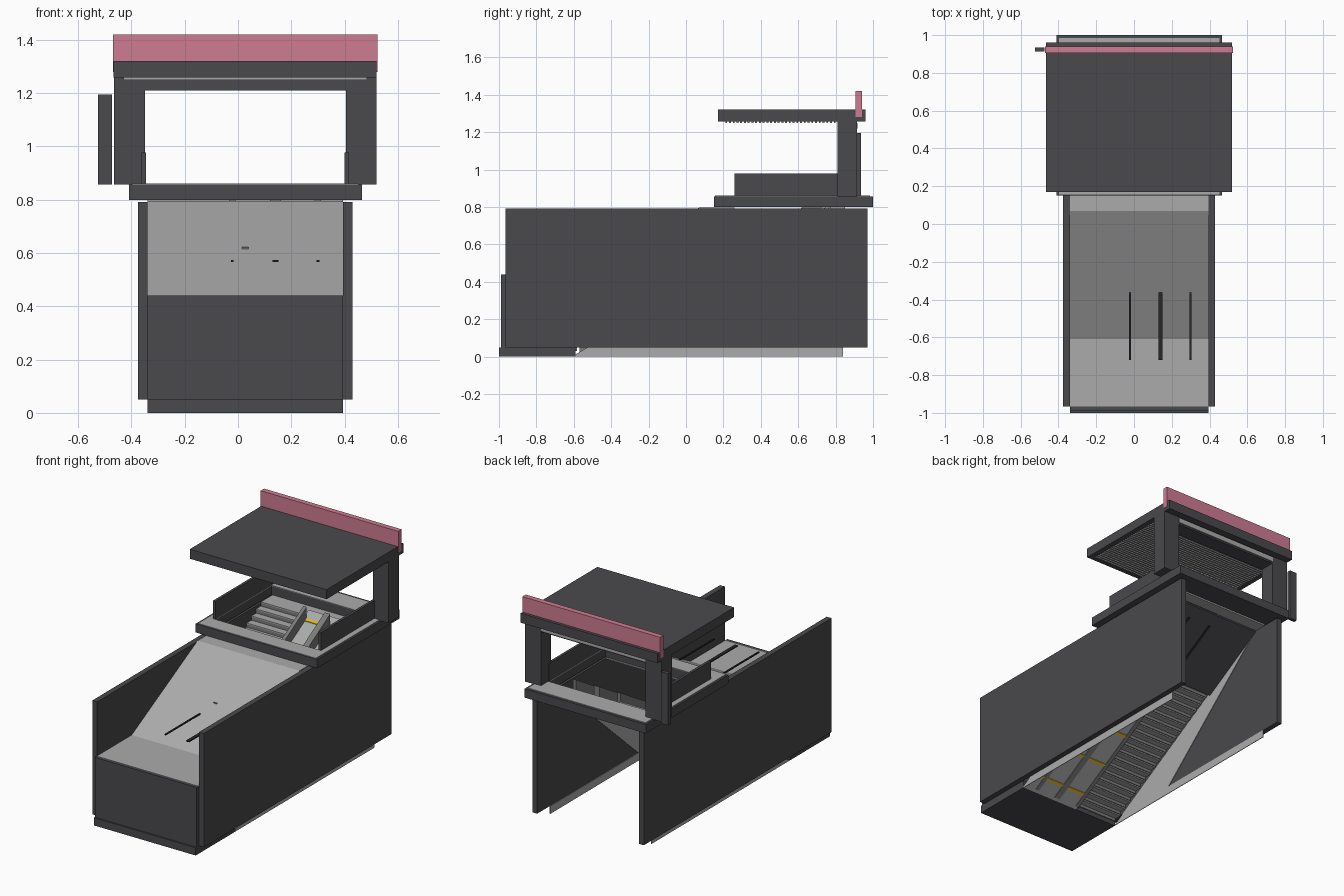
import bpy, bmesh

if "Cube" in bpy.data.objects:
    bpy.data.objects.remove(bpy.data.objects["Cube"])


def material(name, rgb):
    m = bpy.data.materials.new(name)
    m.diffuse_color = (*rgb, 1)
    m.use_nodes = True
    m.node_tree.nodes["Principled BSDF"].inputs["Base Color"].default_value = m.diffuse_color
    return m


DARK = material("dark grey", (0.068, 0.066, 0.073))
LIGHT = material("light concrete", (0.40, 0.41, 0.40))
STEP = material("step grey", (0.20, 0.20, 0.20))
PINK = material("pink", (0.62, 0.20, 0.29))
YELLOW = material("yellow", (0.70, 0.43, 0.03))
BLACK = material("near black", (0.02, 0.02, 0.022))


def prisms(name, parts, mat):
    """One object from several (y,z) outlines, each extruded from x0 to x1."""
    bm = bmesh.new()
    for pts, x0, x1 in parts:
        a = [bm.verts.new((x0, y, z)) for y, z in pts]
        b = [bm.verts.new((x1, y, z)) for y, z in pts]
        bm.faces.new(a)
        bm.faces.new(b[::-1])
        n = len(pts)
        for i in range(n):
            j = (i + 1) % n
            bm.faces.new((a[j], a[i], b[i], b[j]))
    bmesh.ops.recalc_face_normals(bm, faces=bm.faces)
    me = bpy.data.meshes.new(name)
    bm.to_mesh(me)
    bm.free()
    me.materials.append(mat)
    ob = bpy.data.objects.new(name, me)
    bpy.context.collection.objects.link(ob)
    return ob


def bx(x0, x1, y0, y1, z0, z1):
    return ([(y0, z0), (y1, z0), (y1, z1), (y0, z1)], x0, x1)


def boxes(name, mat, *dims):
    return prisms(name, [bx(*d) for d in dims], mat)


XL, XR = -0.34, 0.395             # inner width of the passage
Y0, Y1, Z1 = -0.59, 0.77, 0.80    # run of the stairs


def slope(y):
    return Z1 * (y - Y0) / (Y1 - Y0)


def band(y0, y1, lo, hi):
    """Outline of a slab parallel to the stairs."""
    return [(y0, slope(y0) + lo), (y1, slope(y1) + lo),
            (y1, slope(y1) + hi), (y0, slope(y0) + hi)]


# Outer walls, front panel and bottom landing
boxes("side_walls", DARK, (-0.375, XL, -0.965, 0.97, 0.05, 0.792),
      (XR, 0.43, -0.965, 0.97, 0.05, 0.792))
boxes("front_panel", DARK, (XL, XR, -0.99, -0.965, 0.05, 0.44))
boxes("bottom_landing", DARK, (XL, XR, -1.0, Y0, 0.0, 0.05))

# Light lining below the stairs
lining = [(Y0, 0), (0.84, 0), (0.84, 0.05), (-0.07, 0.05), (Y1, Z1)]
prisms("wall_lining", [(lining, XL, XL + 0.004), (lining, XR - 0.004, XR)], LIGHT)

# Passage roof: flat, sloped, flat
t = 0.008
roof = [(-0.97, 0.44), (-0.61, 0.44), (0.07, 0.796), (0.26, 0.796)]
prisms("passage_roof", [(roof + [(y, z - t) for y, z in roof[::-1]], XL, XR)], LIGHT)
boxes("roof_bars", BLACK,
      (-0.026, -0.016, -0.72, -0.36, 0.566, 0.573),
      (0.130, 0.152, -0.72, -0.36, 0.566, 0.573),
      (0.295, 0.305, -0.72, -0.36, 0.566, 0.573))
boxes("roof_tab", STEP, (0.015, 0.04, -0.275, -0.268, 0.60, 0.622))

# Stairs as a thin folded strip
N = 28
dy, dz = (Y1 - Y0) / N, (Z1 - 0.03) / N
steps = []
for i in range(N):
    y, z = Y0 + i * dy, 0.03 + i * dz
    steps.append(bx(XL, -0.03, y, y + dy, z + dz - 0.008, z + dz))
prisms("stair_treads", steps, LIGHT)
prisms("stair_risers", [bx(XL, -0.03, Y0 + i * dy, Y0 + i * dy + 0.006,
                           0.03 + i * dz, 0.03 + (i + 1) * dz - 0.008)
                        for i in range(N)], STEP)
boxes("top_landing", LIGHT, (XL, XR, Y1, 0.85, 0.79, 0.80))

# Moving stairs with yellow edges and side balustrades
prisms("moving_stair_ramps", [(band(Y0, Y1, 0.0, 0.012), -0.03, XR)], LIGHT)
prisms("yellow_edges", [(band(y, y + 0.018, -0.004, 0.016), -0.01, XR - 0.005)
                        for y in [-0.5 + 0.2 * k for k in range(7)]], YELLOW)
prisms("balustrades", [(band(Y0 + 0.02, Y1 - 0.05, -0.005, 0.085), x - w, x + w)
                       for x, w in ((-0.021, 0.012), (0.141, 0.02), (0.30, 0.012))], STEP)

# Dark soffit below the upper flight with three slits
prisms("soffit", [(band(0.33, Y1, -0.022, -0.012), XL + 0.005, XR - 0.005)], DARK)
prisms("soffit_slits", [(band(0.38, 0.70, -0.026, -0.02), x - 0.008, x + 0.008)
                        for x in (-0.021, 0.141, 0.30)], BLACK)

# Street-level slab framing the opening, with pale paving
boxes("street_slab", DARK,
      (-0.41, 0.465, 0.15, 0.26, 0.80, 0.857), (-0.41, 0.465, 0.84, 1.0, 0.80, 0.857),
      (-0.41, -0.345, 0.26, 0.84, 0.80, 0.857), (0.40, 0.465, 0.26, 0.84, 0.80, 0.857))
boxes("paving", LIGHT,
      (-0.398, 0.453, 0.155, 0.26, 0.857, 0.861), (-0.398, 0.453, 0.84, 0.985, 0.857, 0.861),
      (-0.398, -0.345, 0.26, 0.84, 0.857, 0.861), (0.40, 0.453, 0.26, 0.84, 0.857, 0.861))
boxes("parapets", DARK, (-0.362, -0.345, 0.26, 0.84, 0.861, 0.978),
      (0.40, 0.417, 0.26, 0.84, 0.861, 0.978))

# Canopy on two posts
boxes("posts", DARK, (-0.465, -0.35, 0.81, 0.915, 0.857, 1.26),
      (0.405, 0.52, 0.81, 0.915, 0.857, 1.26))
boxes("cross_beam", DARK, (-0.35, 0.405, 0.81, 0.912, 1.21, 1.26))
boxes("beam_lamp", LIGHT, (-0.35, 0.405, 0.912, 0.918, 1.22, 1.25))
boxes("canopy", DARK, (-0.467, 0.52, 0.17, 0.96, 1.258, 1.32))
prisms("canopy_slats", [bx(-0.43, 0.485, 0.21 + 0.02 * i, 0.22 + 0.02 * i, 1.25, 1.258)
                        for i in range(30)], LIGHT)

# Sign board and side pylon
boxes("sign_board", PINK, (-0.47, 0.523, 0.905, 0.94, 1.28, 1.42))
boxes("side_pylon", DARK, (-0.525, -0.473, 0.912, 0.935, 0.857, 1.195))
